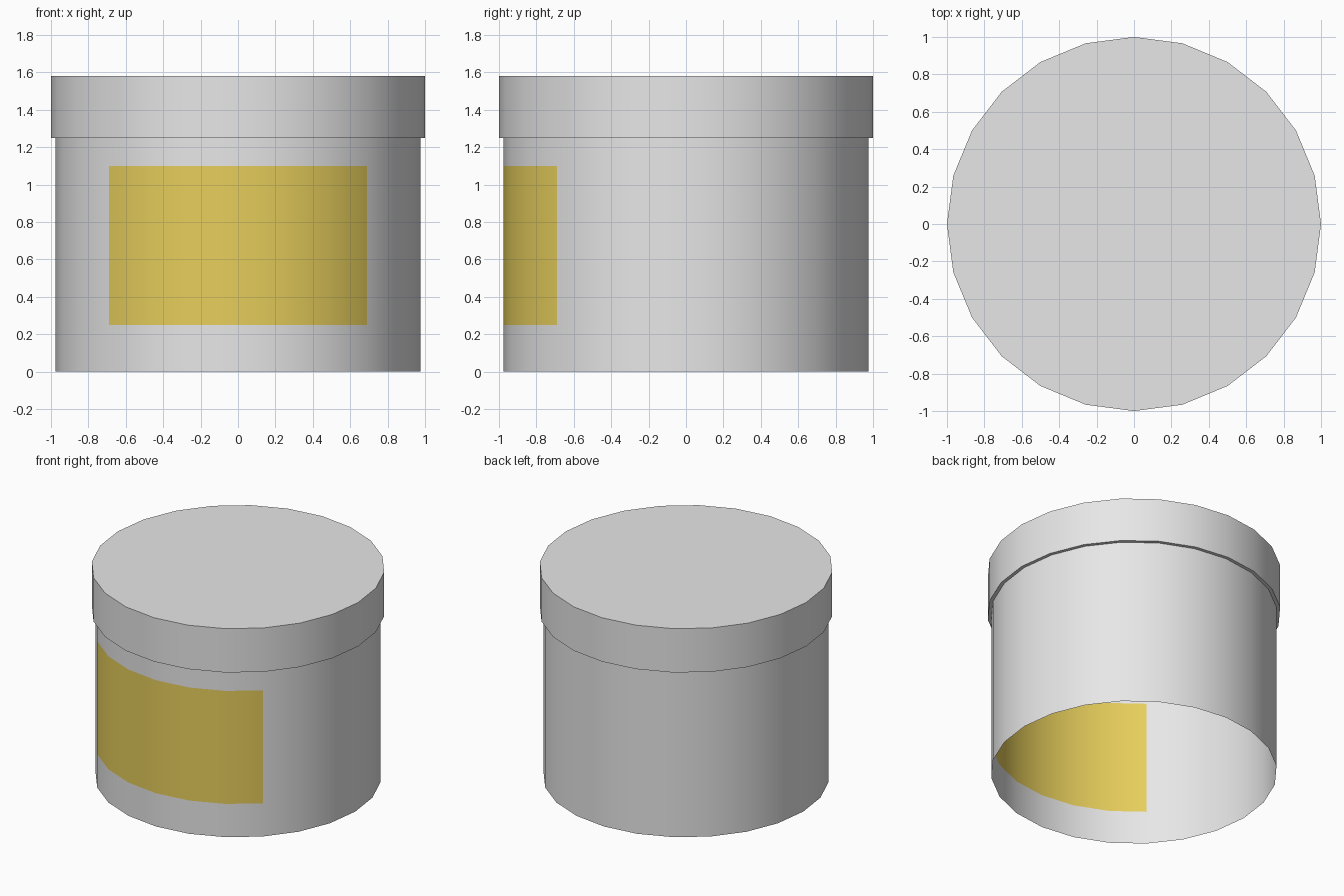
import bpy, bmesh
from math import cos, sin, tau, radians

SIDES = 24

if "Cube" in bpy.data.objects:
    bpy.data.objects.remove(bpy.data.objects["Cube"])


def material(name, rgb):
    mat = bpy.data.materials.new(name)
    mat.use_nodes = True
    color = (*rgb, 1)
    mat.diffuse_color = color
    mat.node_tree.nodes["Principled BSDF"].inputs["Base Color"].default_value = color
    return mat


def tube(name, radius, heights, mats, capped):
    """Stack of rings joined by outward-facing quads, with optional end caps."""
    bm = bmesh.new()
    rings = [[bm.verts.new((radius * cos(tau * i / SIDES), radius * sin(tau * i / SIDES), z))
              for i in range(SIDES)] for z in heights]
    for low, high in zip(rings, rings[1:]):
        for i in range(SIDES):
            j = (i + 1) % SIDES
            bm.faces.new((low[i], low[j], high[j], high[i]))
    if capped:
        bm.faces.new(rings[0][::-1])
        bm.faces.new(rings[-1])
    mesh = bpy.data.meshes.new(name)
    bm.to_mesh(mesh)
    bm.free()
    obj = bpy.data.objects.new(name, mesh)
    bpy.context.collection.objects.link(obj)
    for mat in mats:
        mesh.materials.append(mat)
    bpy.ops.object.select_all(action='DESELECT')
    obj.select_set(True)
    bpy.context.view_layer.objects.active = obj
    bpy.ops.object.shade_smooth_by_angle(angle=radians(30))
    return obj


grey = material("light_grey", (0.8, 0.8, 0.8))
yellow = material("label_yellow", (0.8, 0.62, 0.107))

# Open-bottomed body
body = tube("body", 0.975, (0, 0.25, 1.1, 1.25), (grey, yellow), False)

# Label: the front quarter of the middle band
for face in body.data.polygons:
    x, y, z = face.center
    if 0.25 < z < 1.1 and -y > abs(x):
        face.material_index = 1

# Wider closed lid
tube("lid", 1.0, (1.25, 1.58), (grey,), True)
